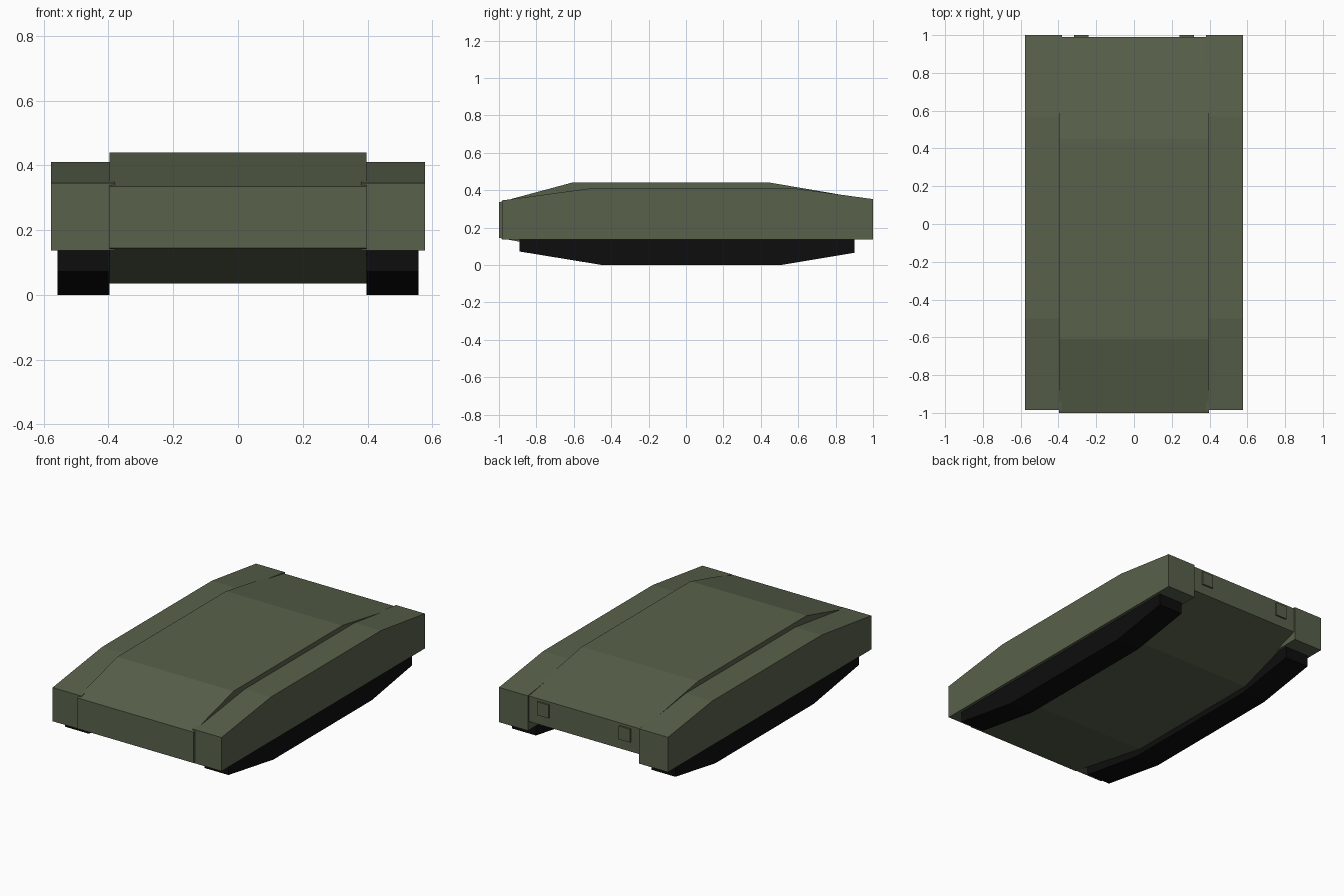
import bpy
import bmesh

if "Cube" in bpy.data.objects:
    bpy.data.objects.remove(bpy.data.objects["Cube"])


def material(name, rgb):
    m = bpy.data.materials.new(name)
    m.diffuse_color = (*rgb, 1)
    m.use_nodes = True
    m.node_tree.nodes["Principled BSDF"].inputs["Base Color"].default_value = m.diffuse_color
    return m


GREEN = material("olive_green", (0.098, 0.120, 0.070))
BLACK = material("track_black", (0.004, 0.004, 0.004))


def prism(name, profile, x0, x1, mat):
    """Extrude a (y, z) side profile from x0 to x1."""
    bm = bmesh.new()
    face = bm.faces.new([bm.verts.new((x0, y, z)) for y, z in profile])
    ext = bmesh.ops.extrude_face_region(bm, geom=[face])
    moved = [v for v in ext["geom"] if isinstance(v, bmesh.types.BMVert)]
    bmesh.ops.translate(bm, verts=moved, vec=(x1 - x0, 0, 0))
    bmesh.ops.recalc_face_normals(bm, faces=bm.faces)
    mesh = bpy.data.meshes.new(name)
    bm.to_mesh(mesh)
    bm.free()
    mesh.materials.append(mat)
    ob = bpy.data.objects.new(name, mesh)
    bpy.context.collection.objects.link(ob)
    return ob


# Central hull with sloped nose, deck, tail and belly
prism("hull", [(-1, 0.145), (-1, 0.335), (-0.61, 0.44), (0.45, 0.44),
               (0.99, 0.348), (0.99, 0.19), (0.53, 0.035), (-0.42, 0.035)],
      -0.397, 0.397, GREEN)

fender = [(-0.985, 0.137), (-0.985, 0.345), (-0.5, 0.411), (0.57, 0.411),
          (1, 0.352), (1, 0.137)]
track = [(-0.89, 0.2), (-0.89, 0.072), (-0.45, 0), (0.51, 0),
         (0.9, 0.065), (0.9, 0.2)]
lamp = [(0.98, 0.25), (0.98, 0.332), (1, 0.332), (1, 0.25)]

# Paired side parts
for side, s in (("left", -1), ("right", 1)):
    prism(side + "_fender", fender, s * 0.38, s * 0.577, GREEN)
    prism(side + "_track", track, s * 0.396, s * 0.558, BLACK)
    prism(side + "_rear_panel", lamp, s * 0.24, s * 0.317, GREEN)
